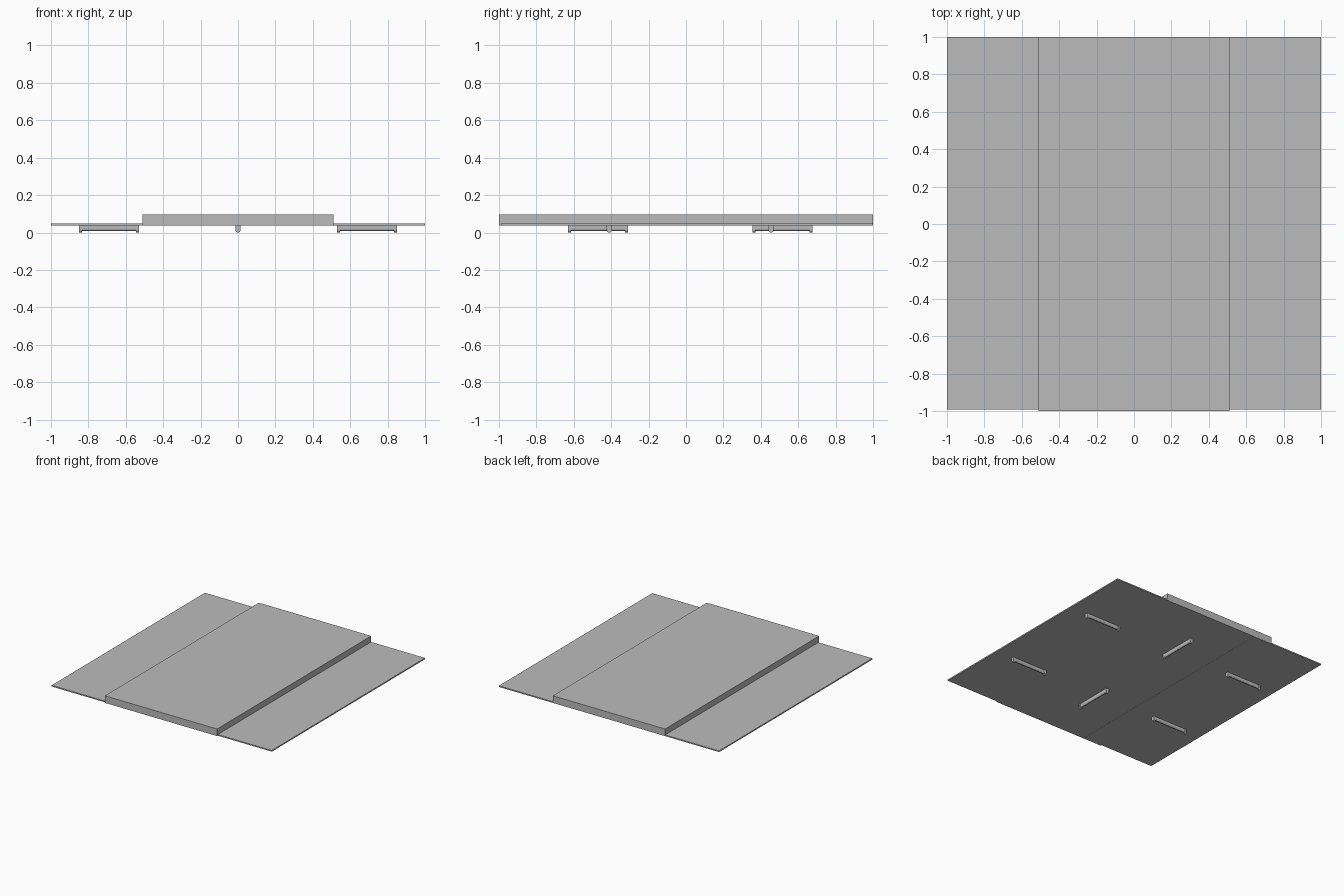
import bpy
import bmesh
import math

cube = bpy.data.objects.get("Cube")
if cube:
    bpy.data.objects.remove(cube, do_unlink=True)

grey = bpy.data.materials.new("light_grey")
grey.use_nodes = True
colour = (0.5, 0.5, 0.5, 1)
grey.diffuse_color = colour
grey.node_tree.nodes["Principled BSDF"].inputs["Base Color"].default_value = colour

PANEL_BOTTOM = 0.037


def finish(name, bm):
    bmesh.ops.recalc_face_normals(bm, faces=bm.faces)
    mesh = bpy.data.meshes.new(name)
    bm.to_mesh(mesh)
    bm.free()
    mesh.materials.append(grey)
    obj = bpy.data.objects.new(name, mesh)
    bpy.context.scene.collection.objects.link(obj)
    return obj


def box(name, low, high):
    bm = bmesh.new()
    bmesh.ops.create_cube(bm, size=1)
    for v in bm.verts:
        v.co = [h if c > 0 else l for c, l, h in zip(v.co, low, high)]
    return finish(name, bm)


def add_rounded_bar(bm, start, end, radius, bottom):
    """U-shaped section with a round underside, extruded along x."""
    steps = 10
    profile = [(-radius, PANEL_BOTTOM + 0.002)]
    for i in range(steps + 1):
        a = math.pi + math.pi * i / steps
        profile.append((radius * math.cos(a), bottom + radius + radius * math.sin(a)))
    profile.append((radius, PANEL_BOTTOM + 0.002))
    face = bm.faces.new([bm.verts.new((start, y, z)) for y, z in profile])
    result = bmesh.ops.extrude_face_region(bm, geom=[face], use_keep_orig=True)
    for v in result["geom"]:
        if isinstance(v, bmesh.types.BMVert):
            v.co.x = end


def handle(name, x, y, angle):
    half, tip = 0.16, 0.016
    bm = bmesh.new()
    add_rounded_bar(bm, -half + tip / 2, half - tip / 2, 0.010, 0.008)
    for side in (-1, 1):
        add_rounded_bar(bm, side * half, side * (half - tip), 0.014, 0)
    obj = finish(name, bm)
    obj.location = (x, y, 0)
    obj.rotation_euler.z = angle


# Raised centre slab and the thin panels tucked under its edges
box("centre_slab", (-0.51, -1, PANEL_BOTTOM + 0.001), (0.51, 1, 0.096))
box("right_panel", (-1, -0.99, PANEL_BOTTOM), (-0.34, 0.999, 0.047))
box("left_panel", (0.34, -0.99, PANEL_BOTTOM), (1, 0.999, 0.047))

# Handles underneath: crosswise at the sides, lengthwise on the centre line
for side, label in ((-1, "right"), (1, "left")):
    handle(label + "_front_handle", side * 0.69, -0.41, 0)
    handle(label + "_back_handle", side * 0.69, 0.455, 0)
handle("centre_front_handle", 0, -0.47, math.pi / 2)
handle("centre_back_handle", 0, 0.515, math.pi / 2)
